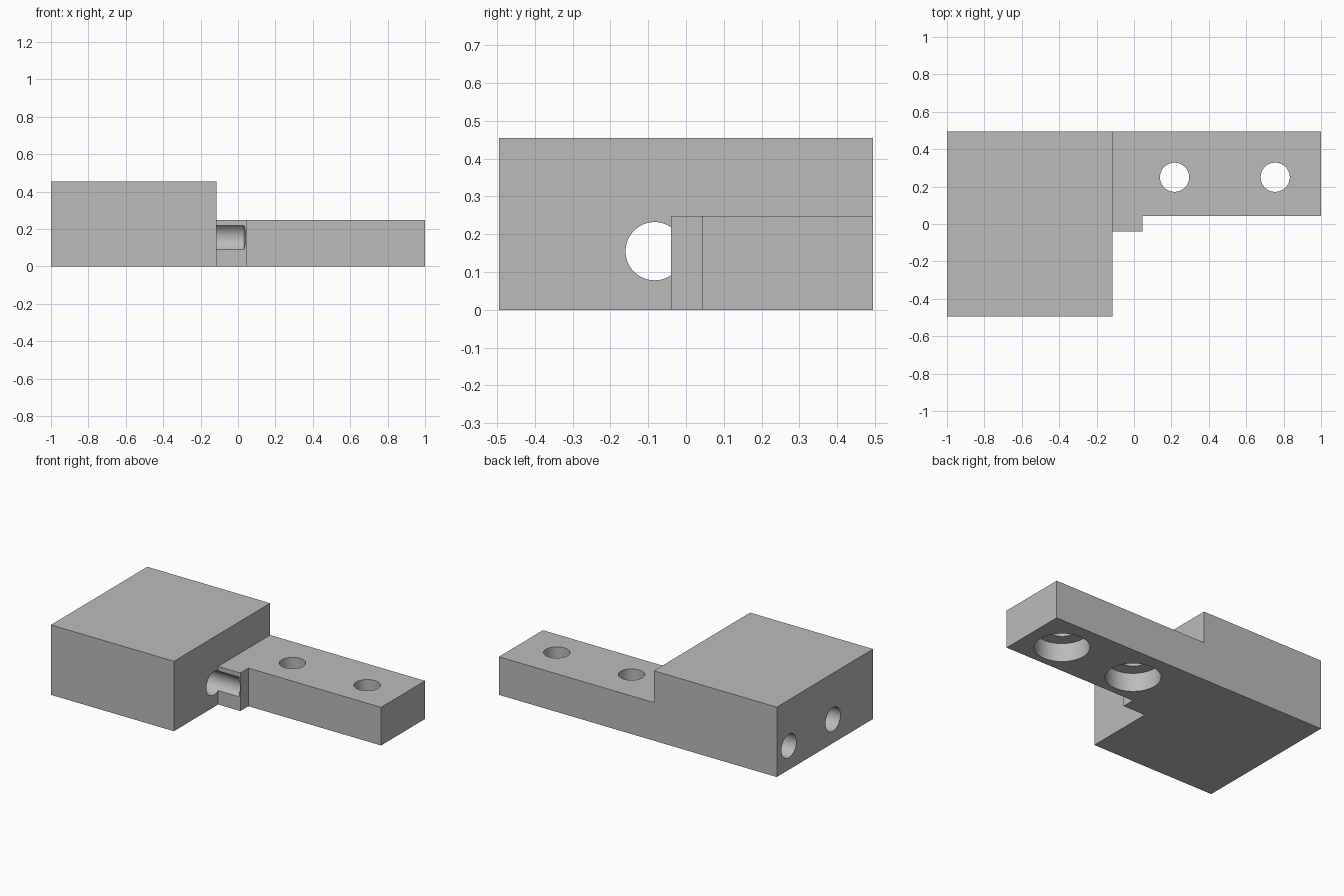
import bpy, bmesh, math
from mathutils import Matrix, Vector

cube = bpy.data.objects.get("Cube")
if cube:
    bpy.data.objects.remove(cube, do_unlink=True)

grey = bpy.data.materials.new("machined_grey")
grey.use_nodes = True
COLOUR = (0.5, 0.5, 0.5, 1)
grey.diffuse_color = COLOUR
grey.node_tree.nodes["Principled BSDF"].inputs["Base Color"].default_value = COLOUR


def finish(name, bm):
    bmesh.ops.recalc_face_normals(bm, faces=bm.faces)
    mesh = bpy.data.meshes.new(name)
    bm.to_mesh(mesh)
    bm.free()
    mesh.materials.append(grey)
    ob = bpy.data.objects.new(name, mesh)
    bpy.context.collection.objects.link(ob)
    return ob


def prism(name, outline, height):
    """Extrude a plan outline upwards from the ground."""
    bm = bmesh.new()
    face = bm.faces.new([bm.verts.new((x, y, 0)) for x, y in outline])
    top = bmesh.ops.extrude_face_region(bm, geom=[face])["geom"]
    bmesh.ops.translate(bm, vec=(0, 0, height),
                        verts=[v for v in top if isinstance(v, bmesh.types.BMVert)])
    return finish(name, bm)


def drill(name, start, axis, profile, sides=64):
    """Round cutter: profile lists (distance along axis, radius)."""
    bm = bmesh.new()
    rot = Vector((0, 0, 1)).rotation_difference(Vector(axis)).to_matrix().to_4x4()
    place = Matrix.Translation(start) @ rot
    rings = [[bm.verts.new(place @ Vector((r * math.cos(a), r * math.sin(a), d)))
              for a in (math.tau * i / sides for i in range(sides))]
             for d, r in profile]
    for low, high in zip(rings, rings[1:]):
        for i in range(sides):
            j = (i + 1) % sides
            bm.faces.new((low[i], low[j], high[j], high[i]))
    bm.faces.new(rings[0])
    bm.faces.new(rings[-1])
    ob = finish(name, bm)
    ob.hide_render = True
    return ob


def combine(target, tool, operation):
    mod = target.modifiers.new(tool.name, 'BOOLEAN')
    mod.operation = operation
    mod.solver = 'EXACT'
    mod.object = tool
    bpy.context.view_layer.objects.active = target
    bpy.ops.object.modifier_apply(modifier=mod.name)
    bpy.data.objects.remove(tool, do_unlink=True)


# Tall block, and the low stepped arm that grows out of it
LEFT, STEP, BACK = -1.0, -0.115, 0.495
bracket = prism("bracket_body",
                [(LEFT, -BACK), (STEP, -BACK), (STEP, BACK), (LEFT, BACK)], 0.455)
arm = prism("arm", [(-0.5, -0.04), (0.045, -0.04), (0.045, 0.043),
                    (1, 0.043), (1, BACK), (-0.5, BACK)], 0.248)
combine(bracket, arm, 'UNION')

# Two long bores from the end of the block, with a shallow tapered tip
for y in (-0.083, 0.37):
    bore = drill("long_bore", (LEFT - 0.1, y, 0.155), (1, 0, 0),
                 [(0, 0.077), (1.133, 0.077), (1.142, 0.045)])
    combine(bracket, bore, 'DIFFERENCE')

# Two bolt holes through the arm, counterbored from below
for x in (0.217, 0.755):
    hole = drill("bolt_hole", (x, 0.25, -0.1), (0, 0, 1),
                 [(0, 0.162), (0.22, 0.162), (0.22, 0.078), (0.5, 0.078)])
    combine(bracket, hole, 'DIFFERENCE')

# Smooth bores, sharp block edges
bpy.ops.object.select_all(action='DESELECT')
bracket.select_set(True)
bpy.context.view_layer.objects.active = bracket
bpy.ops.object.shade_smooth_by_angle(angle=math.radians(30))
